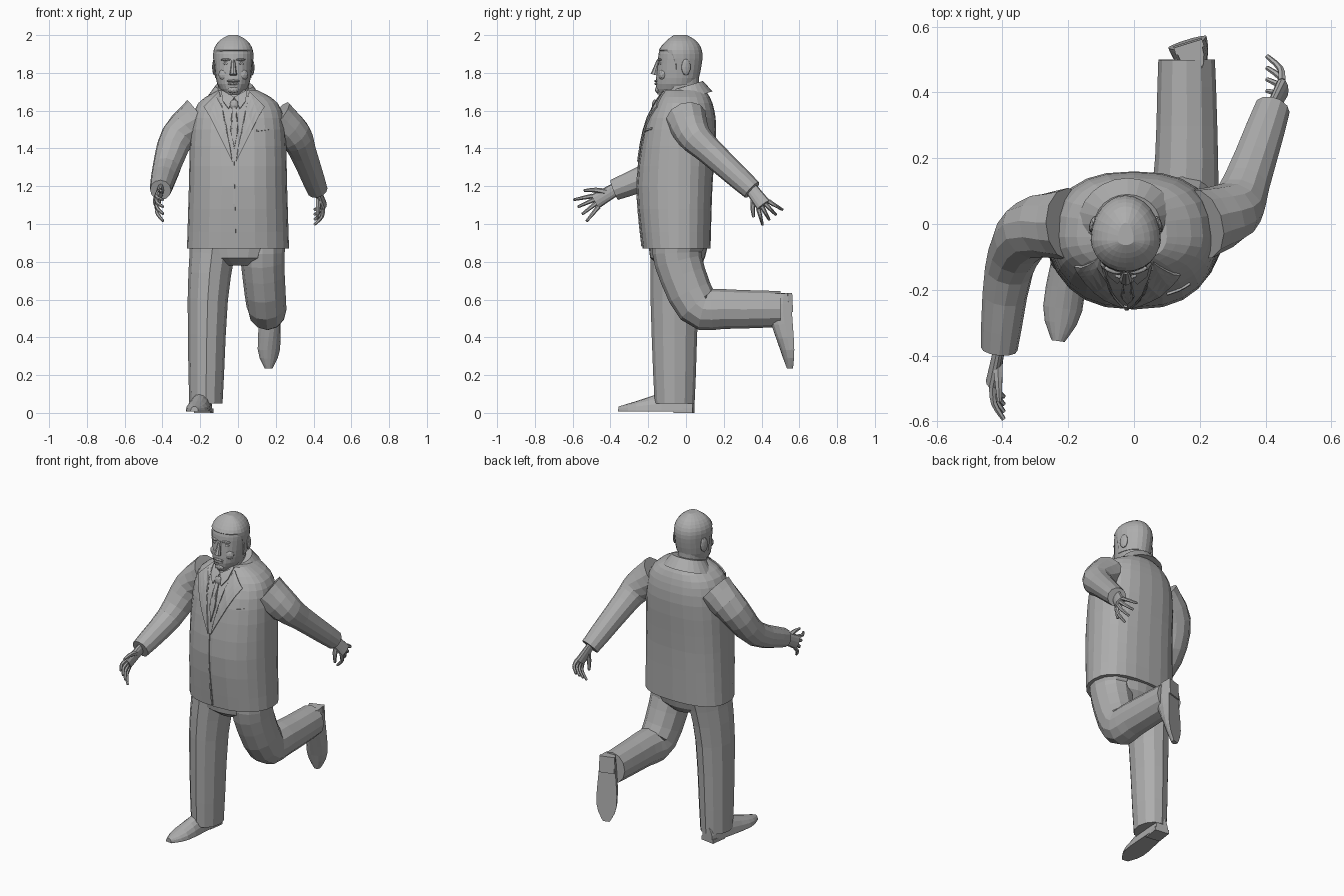
import bpy
import bmesh
from math import sin, cos, pi
from mathutils import Matrix, Vector
from mathutils.bvhtree import BVHTree

start_cube = bpy.data.objects.get("Cube")
if start_cube:
    bpy.data.objects.remove(start_cube, do_unlink=True)

grey = bpy.data.materials.new("plain grey")
grey.use_nodes = True
grey_value = (.42, .42, .42, 1)
grey.diffuse_color = grey_value
grey.node_tree.nodes["Principled BSDF"].inputs["Base Color"].default_value = grey_value


def finish(name, bm):
    """Turn a bmesh into a named, coloured object."""
    bmesh.ops.recalc_face_normals(bm, faces=bm.faces)
    mesh = bpy.data.meshes.new(name)
    bm.to_mesh(mesh)
    bm.free()
    mesh.materials.append(grey)
    obj = bpy.data.objects.new(name, mesh)
    bpy.context.collection.objects.link(obj)
    return obj


def smooth(keys, steps=3):
    """Fill in a soft curve through a few key rows."""
    keys = [Vector(key) for key in keys]
    padded = [keys[0]] + keys + [keys[-1]]
    rows = []
    for before, start, end, after in zip(padded, padded[1:], padded[2:], padded[3:]):
        for step in range(steps):
            t = step / steps
            ease = t * t * (3 - 2 * t)
            leave = (end - before) / 2 * t * (1 - t) ** 2
            arrive = (after - start) / 2 * t * t * (1 - t)
            rows.append(start + (end - start) * ease + leave - arrive)
    return rows + [keys[-1]]


def skin(name, rings, matrix=Matrix()):
    """Bridge closed rings of points and cap both ends."""
    bm = bmesh.new()
    loops = [[bm.verts.new(matrix @ Vector(point)) for point in ring] for ring in rings]
    count = len(loops[0])
    for low, high in zip(loops, loops[1:]):
        for i in range(count):
            j = (i + 1) % count
            bm.faces.new((low[i], low[j], high[j], high[i]))
    bm.faces.new(loops[0])
    bm.faces.new(loops[-1])
    return finish(name, bm)


def limb(name, keys, thick, thin, depth=1, side=Vector((1, 0, 0)), sides=12):
    """Tapered tube along a soft path, oval where depth is not one."""
    path = smooth(keys)
    last = len(path) - 1
    rings = []
    for i, point in enumerate(path):
        along = (path[min(i + 1, last)] - path[max(i - 1, 0)]).normalized()
        across = (side - along * side.dot(along)).normalized()
        up = along.cross(across)
        radius = thick + (thin - thick) * i / last
        angles = [2 * pi * k / sides for k in range(sides)]
        rings.append([point + (across * cos(a) + up * sin(a) * depth) * radius for a in angles])
    return skin(name, rings)


def stack(name, rows, center_x, center_y, boxy=1, tilt=0, sides=24):
    """Level rings; each row is height, half width, front y and back y."""
    rings = []
    for height, width, front, back in rows:
        ring = []
        for k in range(sides):
            c, s = cos(2 * pi * k / sides), sin(2 * pi * k / sides)
            x = width * abs(c) ** boxy * (1 if c > 0 else -1)
            y = (back - center_y) * s ** boxy if s > 0 else (center_y - front) * s
            ring.append((center_x + x, center_y + y, height + tilt * y))
        rings.append(ring)
    return skin(name, rings)


def blob(name, place, size, turn=0):
    """Stretched ball for small soft features."""
    bm = bmesh.new()
    bmesh.ops.create_icosphere(bm, subdivisions=2, radius=1)
    stretch = Matrix.Diagonal((*size, 1))
    bm.transform(Matrix.Translation(place) @ Matrix.Rotation(turn, 4, 'Z') @ stretch)
    return finish(name, bm)


# Jacket body
jacket_rows = [(.87, .27, -.23, .13), (1.2, .26, -.26, .14), (1.5, .25, -.22, .16),
               (1.64, .21, -.16, .14), (1.71, .1, -.11, .1)]
jacket = stack("jacket", smooth(jacket_rows), 0, -.04, boxy=.8)
jacket_copy = bmesh.new()
jacket_copy.from_mesh(jacket.data)
jacket_surface = BVHTree.FromBMesh(jacket_copy)
jacket_copy.free()

middle_x = -.02


def plate(name, outline, lift, mirror=False):
    """Thin cloth piece laid over the jacket front, outline in x and z."""
    bm = bmesh.new()
    flip = -1 if mirror else 1
    corners = [bm.verts.new((middle_x + flip * x, -1, z)) for x, z in outline]
    bm.faces.new(corners)
    bmesh.ops.triangulate(bm, faces=bm.faces)
    bmesh.ops.subdivide_edges(bm, edges=bm.edges, cuts=3, use_grid_fill=True)
    for vert in bm.verts:
        hit = jacket_surface.ray_cast(vert.co, Vector((0, 1, 0)))[0]
        if hit is None:
            hit = jacket_surface.find_nearest(Vector((vert.co.x, -.15, vert.co.z)))[0]
        vert.co.y = hit.y - lift
    cloth = finish(name, bm)
    thickness = cloth.modifiers.new("thickness", 'SOLIDIFY')
    thickness.thickness = .008
    thickness.offset = 0


# Lapels, shirt collar, tie, pocket and front edge
lapel = [(-.08, 1.7), (-.16, 1.62), (-.13, 1.57), (-.01, 1.33), (-.06, 1.6)]
shirt_collar = [(-.07, 1.71), (0, 1.67), (-.03, 1.61), (-.06, 1.65)]
for label, mirrored in (("right", False), ("left", True)):
    plate(label + "_lapel", lapel, .007, mirrored)
    plate(label + "_shirt_collar", shirt_collar, .005, mirrored)
plate("tie_blade", [(-.01, 1.62), (.01, 1.62), (.02, 1.5), (0, 1.4), (-.02, 1.5)], .004)
plate("breast_pocket", [(.12, 1.49), (.19, 1.5), (.19, 1.51), (.12, 1.5)], .003)
plate("front_edge", [(-.01, 1.33), (0, 1.33), (.01, .88), (0, .88)], .002)
blob("tie_knot", (middle_x, -.165, 1.63), (.024, .016, .03))

# Jacket collar rising behind the neck
collar_rows = [(1.66, .15, -.12, .14), (1.73, .1, -.08, .09)]
stack("jacket_collar", collar_rows, middle_x, 0, tilt=.3)

# Neck, head and a slightly raised hair shell behind a sloping hairline
head_x = -.025
head_y = -.05
stack("neck", [(1.6, .08, -.1, .07), (1.8, .08, -.1, .07)], head_x, head_y)
head_rows = smooth([(1.685, .045, -.15, -.03), (1.74, .085, -.16, .05), (1.85, .1, -.15, .08),
                    (1.92, .1, -.14, .08), (1.97, .07, -.1, .05), (2, .02, -.06, 0)])
stack("head", head_rows, head_x, head_y)
raised = .004
hair_rows = []
for height, width, front, back in head_rows:
    if height > 1.75:
        hairline = front - raised + 1.2 * max(0, 1.92 - height)
        hair_rows.append((height, width + raised, min(hairline, head_y - raised), back + raised))
stack("hair", hair_rows, head_x, head_y)

# Face
limb("nose", [(head_x, -.145, 1.87), (head_x, -.168, 1.79)], .008, .02, sides=8)
blob("upper_lip", (head_x, -.158, 1.757), (.035, .01, .007))
blob("lower_lip", (head_x, -.157, 1.743), (.03, .01, .008))
blob("chin", (head_x, -.145, 1.71), (.03, .02, .02))
for sign, label in ((1, "left"), (-1, "right")):
    turn = sign * .3
    blob(label + "_ear", (head_x + sign * .1, 0, 1.83), (.01, .026, .044), turn)
    blob(label + "_eye", (head_x + sign * .04, -.135, 1.85), (.018, .01, .009), turn)
    blob(label + "_brow", (head_x + sign * .04, -.14, 1.87), (.028, .01, .007), turn)
    blob(label + "_cheek", (head_x + sign * .05, -.125, 1.79), (.03, .02, .03), turn)

# Sleeves, the left one swung back and the right one forward
left_wrist = Vector((.42, .35, 1.18))
right_wrist = Vector((-.41, -.38, 1.18))
limb("left_sleeve", [(.2, 0, 1.56), (.3, .04, 1.47), (.34, .12, 1.39), left_wrist], .11, .055)
limb("right_sleeve", [(-.2, 0, 1.57), (-.32, -.02, 1.46), (-.38, -.14, 1.29), right_wrist], .11, .056)


def hand(label, wrist, forward, curl):
    """Palm, four curled fingers fanned across it and a thumb."""
    forward = Vector(forward)
    inward = Vector((curl, 0, 0))
    spread = Vector((1, 0, 0)).cross(forward).normalized()
    knuckles = wrist + forward
    limb(label + "_palm", [wrist - forward / 4, knuckles], .033, .042, .5, spread)
    for finger in range(4):
        fan = spread * (finger - 1.5) * .022
        base = knuckles + fan
        tip = base + forward * .8 + fan + inward
        bend = base.lerp(tip, .5) - inward / 4
        limb(f"{label}_finger_{finger + 1}", [base, bend, tip], .013, .007, 1, spread, 6)
    root = wrist + forward / 4
    tip = wrist + forward * 1.2 - spread * .08 + inward / 2
    limb(label + "_thumb", [root, root.lerp(tip, .5) - spread * .01, tip], .019, .007, 1, spread, 6)


hand("left_hand", left_wrist, (.03, .06, -.08), -.07)
hand("right_hand", right_wrist, (-.02, -.1, -.06), .05)

# Trousers: seat, planted right leg and left leg bent behind
stack("trouser_seat", [(.78, .1, -.14, .07), (.82, .2, -.19, .1), (.9, .25, -.2, .12)], 0, -.04)
limb("right_trouser_leg", [(-.13, -.04, .9), (-.16, -.06, .6), (-.17, -.06, .05)], .125, .088, 1.2)
left_leg = [(.13, -.04, .9), (.13, -.04, .8), (.15, .06, .57), (.16, .2, .55), (.16, .5, .55)]
limb("left_trouser_leg", left_leg, .125, .086, 1.1)


def shoe(label, matrix):
    """Arched slices from heel to toe on a flat sole, with a heel block."""
    rings = []
    for y, width, height in smooth([(0, .04, .08), (-.1, .05, .11), (-.3, .06, .05), (-.4, .02, .02)]):
        angles = [pi * k / 8 for k in range(9)]
        arch = [(width * cos(a), y, .01 + height * sin(a)) for a in angles]
        rings.append(arch + [(-width, y, .004), (width, y, .004)])
    skin(label + "_shoe", rings, matrix)
    heel = bmesh.new()
    bmesh.ops.create_cube(heel, size=1)
    block = Matrix.Translation((0, -.05, .008)) @ Matrix.Diagonal((.09, .1, .024, 1))
    heel.transform(matrix @ block)
    finish(label + "_heel", heel)


def turned(angle, axis):
    return Matrix.Rotation(angle, 4, axis)


shoe("right", Matrix.Translation((-.175, .04, .004)) @ turned(-.14, 'Z'))
shoe("left", Matrix.Translation((.165, .545, .635)) @ turned(.3, 'Z') @ turned(pi / 2 + .05, 'X'))
